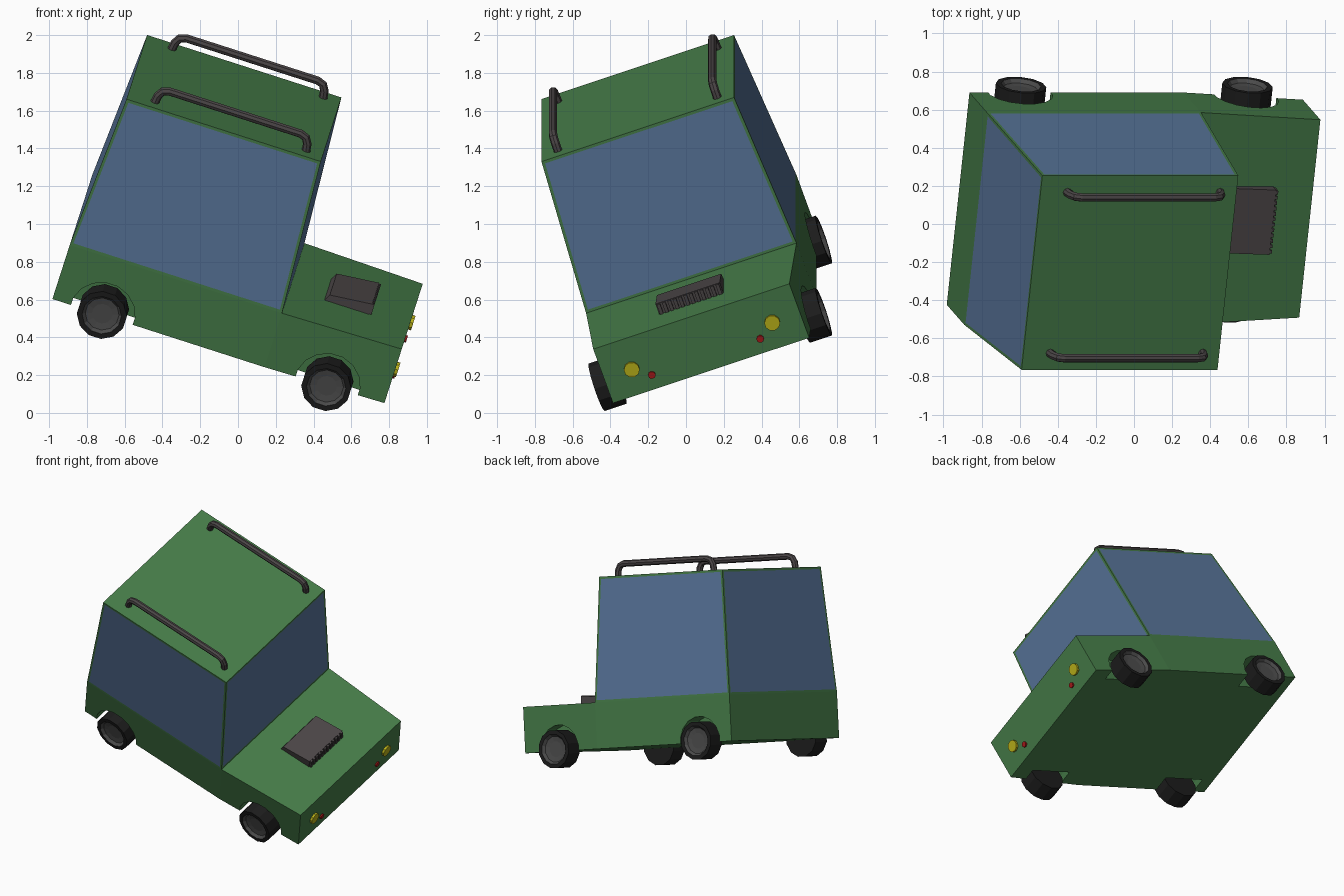
import bpy, bmesh, math
from mathutils import Matrix, Vector

if "Cube" in bpy.data.objects:
    bpy.data.objects.remove(bpy.data.objects["Cube"])

# Tilted car frame: length, width and height axes
U = Vector((0.952, 0, -0.306)).normalized()
V = Vector((0.102, 0.944, 0.314))
V = (V - U * V.dot(U)).normalized()
W = U.cross(V)
TILT = Matrix.Translation(V * 0.28) @ Matrix((U, V, W)).transposed().to_4x4()


def mat(name, rgb):
    m = bpy.data.materials.new(name)
    m.diffuse_color = (*rgb, 1)
    m.use_nodes = True
    m.node_tree.nodes["Principled BSDF"].inputs["Base Color"].default_value = m.diffuse_color
    return m


GREEN = mat("green paint", (0.06, 0.20, 0.065))
GLASS = mat("blue glass", (0.10, 0.18, 0.33))
RUBBER = mat("rubber", (0.012, 0.012, 0.012))
HUB = mat("hub grey", (0.07, 0.07, 0.07))
DARK = mat("dark grey", (0.07, 0.06, 0.062))
YELLOW = mat("yellow lamp", (0.5, 0.45, 0.01))
RED = mat("red lamp", (0.4, 0.01, 0.01))


def add(name, bm, *mats):
    bmesh.ops.recalc_face_normals(bm, faces=bm.faces)
    me = bpy.data.meshes.new(name)
    bm.to_mesh(me)
    bm.free()
    for m in mats:
        me.materials.append(m)
    ob = bpy.data.objects.new(name, me)
    bpy.context.collection.objects.link(ob)
    ob.matrix_world = TILT
    return ob


def loft(bm, low, high):
    """Closed solid between two matching loops."""
    a = [bm.verts.new(p) for p in low]
    b = [bm.verts.new(p) for p in high]
    n = len(a)
    sides = [bm.faces.new((a[i], a[(i + 1) % n], b[(i + 1) % n], b[i])) for i in range(n)]
    bm.faces.new(a[::-1])
    bm.faces.new(b)
    return sides


def rect(x0, x1, y, z0, z1=None):
    z1 = z0 if z1 is None else z1
    return [(x0, -y, z0), (x1, -y, z1), (x1, y, z1), (x0, y, z0)]


def ring(axis, c, r, n):
    """Polygon loop around the x or y axis."""
    pts = []
    for i in range(n):
        t = 2 * math.pi * (i + 0.5) / n
        p, q = r * math.cos(t), r * math.sin(t)
        off = (0, p, q) if axis == 'x' else (p, 0, q)
        pts.append(Vector(c) + Vector(off))
    return pts


# Lower body with tapered nose
plan = [(-1.12, -0.59), (0.06, -0.59), (0.722, -0.55)]
plan += [(x, -y) for x, y in reversed(plan)]
bm = bmesh.new()
loft(bm, [(x, y, 0.398) for x, y in plan], [(x, y, 0.716) for x, y in plan])
body = add("lower_body", bm, GREEN)

# Wheel arches cut from the body
AXLES = (-0.845, 0.403)
bm = bmesh.new()
for x in AXLES:
    for s in (-1, 1):
        loft(bm, ring('y', (x, s * 0.47, 0.405), 0.175, 16), ring('y', (x, s * 0.8, 0.405), 0.175, 16))
cutter = add("arch_cutter", bm)
cutter.hide_render = True
cutter.hide_set(True)
mod = body.modifiers.new("arches", 'BOOLEAN')
mod.operation = 'DIFFERENCE'
mod.solver = 'EXACT'
mod.object = cutter

# Cabin with inset windows
bm = bmesh.new()
panes = loft(bm, rect(-1.12, 0.06, 0.59, 0.716), rect(-1.07, 0.01, 0.54, 1.575))
bm.normal_update()
for f in panes:
    bmesh.ops.inset_individual(bm, faces=[f], thickness=0.022)
    f.material_index = 1
add("cabin", bm, GREEN, GLASS)

# Wheels with recessed hubs
for x, end in zip(AXLES, ("rear", "front")):
    for s, side in ((-1, "right"), (1, "left")):
        bm = bmesh.new()
        steps = [(0.515, 0.133), (0.637, 0.133), (0.637, 0.105), (0.617, 0.09), (0.612, 0.055)]
        loops = [[bm.verts.new(p) for p in ring('y', (x, s * y, 0.413), r, 12)] for y, r in steps]
        for k in range(len(loops) - 1):
            for i in range(12):
                j = (i + 1) % 12
                f = bm.faces.new((loops[k][i], loops[k][j], loops[k + 1][j], loops[k + 1][i]))
                f.material_index = int(k >= 2)
        bm.faces.new(loops[0])
        bm.faces.new(loops[-1]).material_index = 1
        add(f"{end}_{side}_wheel", bm, RUBBER, HUB)

# Lamps on the nose
for s, side in ((-1, "right"), (1, "left")):
    for name, y, z, r, d, m in (("headlight", 0.394, 0.544, 0.042, 0.016, YELLOW),
                                ("signal_lamp", 0.304, 0.479, 0.02, 0.01, RED)):
        bm = bmesh.new()
        loft(bm, ring('x', (0.71, s * y, z), r, 10), ring('x', (0.722 + d, s * y, z), r, 10))
        add(f"{side}_{name}", bm, m)

# Bonnet scoop with ribbed front
bm = bmesh.new()
loft(bm, rect(0.25, 0.5, 0.18, 0.71), rect(0.272, 0.5, 0.18, 0.752, 0.776))
for i in range(12):
    y = -0.18 + 0.36 * (i + 0.5) / 12
    bmesh.ops.create_cube(bm, size=1, matrix=Matrix.Translation((0.505, y, 0.743))
                          @ Matrix.Diagonal((0.016, 0.018, 0.062, 1)))
add("bonnet_scoop", bm, DARK)

# Roof rails
for s, side in ((-1, "right"), (1, "left")):
    cu = bpy.data.curves.new(f"{side}_roof_rail", 'CURVE')
    cu.dimensions = '3D'
    cu.bevel_depth = 0.023
    cu.bevel_resolution = 2
    cu.use_fill_caps = True
    half = [(0.422, 1.565), (0.415, 1.615), (0.398, 1.645), (0.365, 1.657)]
    path = [(-0.502 - x, z) for x, z in half] + [(-0.502 + x, z) for x, z in reversed(half)]
    sp = cu.splines.new('POLY')
    sp.points.add(len(path) - 1)
    for p, (x, z) in zip(sp.points, path):
        p.co = (x, s * 0.447, z, 1)
    sp.use_smooth = False
    cu.materials.append(DARK)
    rail = bpy.data.objects.new(f"{side}_roof_rail", cu)
    bpy.context.collection.objects.link(rail)
    rail.matrix_world = TILT
